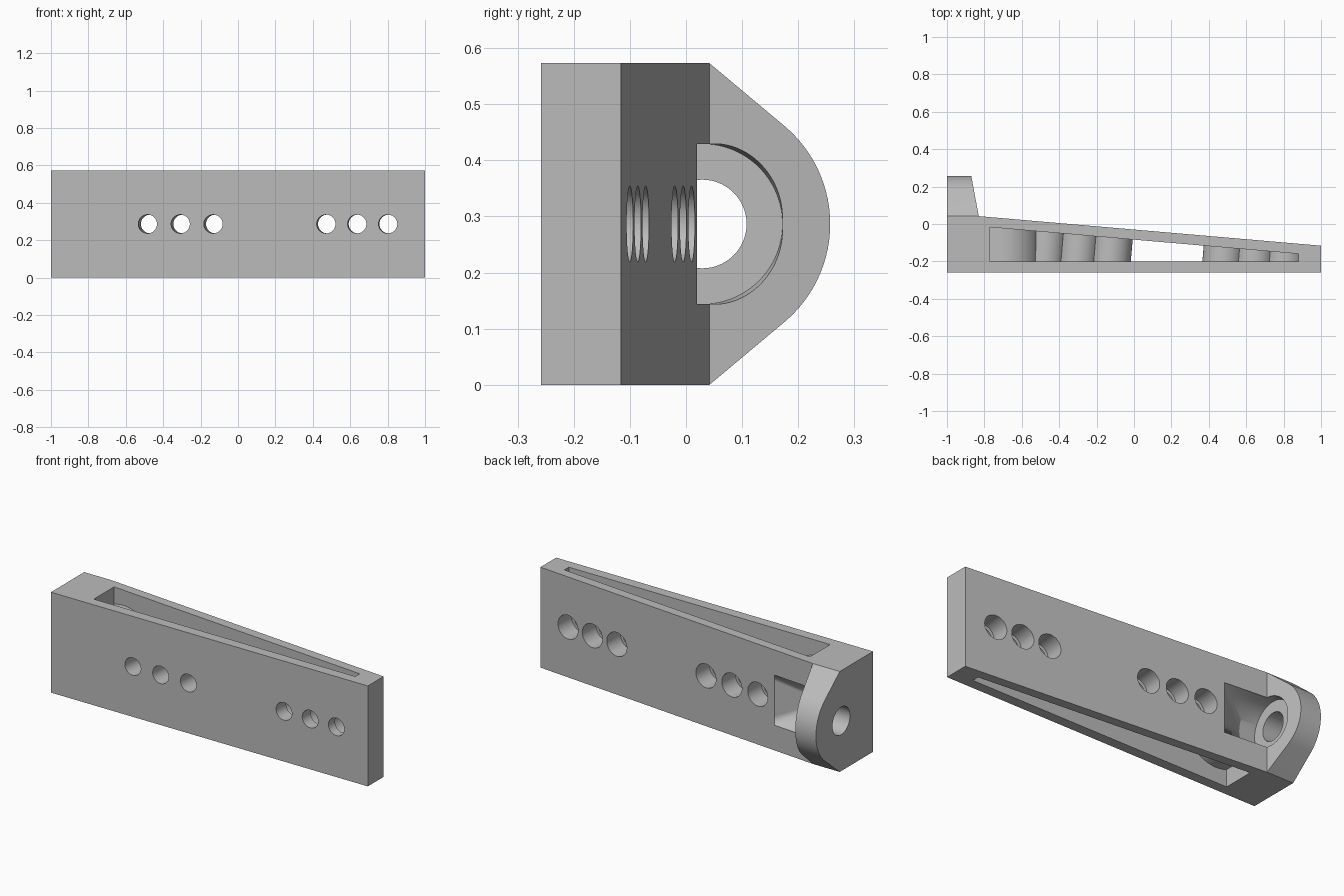
import bpy, bmesh, math
from mathutils import Vector

cube = bpy.data.objects.get("Cube")
if cube:
    bpy.data.objects.remove(cube, do_unlink=True)

H = 0.573                      # body height
MID = H / 2
SLOPE = 0.0863                 # taper of the back face
NORMAL = Vector((SLOPE, 1, 0)).normalized()

grey = bpy.data.materials.new("plain grey")
grey.use_nodes = True
grey.diffuse_color = (0.5, 0.5, 0.5, 1)
grey.node_tree.nodes["Principled BSDF"].inputs["Base Color"].default_value = (0.5, 0.5, 0.5, 1)


def back_y(x):
    return 0.042 - (x + 0.83) * SLOPE


def finish(name, bm):
    bmesh.ops.recalc_face_normals(bm, faces=bm.faces[:])
    mesh = bpy.data.meshes.new(name)
    bm.to_mesh(mesh)
    bm.free()
    mesh.materials.append(grey)
    obj = bpy.data.objects.new(name, mesh)
    bpy.context.collection.objects.link(obj)
    return obj


def prism(name, outline, z0, z1):
    bm = bmesh.new()
    face = bm.faces.new([bm.verts.new((x, y, z0)) for x, y in outline])
    ext = bmesh.ops.extrude_face_region(bm, geom=[face])
    moved = [v for v in ext["geom"] if isinstance(v, bmesh.types.BMVert)]
    bmesh.ops.translate(bm, verts=moved, vec=(0, 0, z1 - z0))
    return finish(name, bm)


def rod(name, start, end, radius, sides=64):
    start, end = Vector(start), Vector(end)
    bm = bmesh.new()
    bmesh.ops.create_cone(bm, cap_ends=True, segments=sides, radius1=radius,
                          radius2=radius, depth=(end - start).length)
    turn = (end - start).to_track_quat("Z", "Y").to_matrix().to_4x4()
    bmesh.ops.transform(bm, matrix=turn, verts=bm.verts[:])
    bmesh.ops.translate(bm, verts=bm.verts[:], vec=(start + end) / 2)
    return finish(name, bm)


def hull(name, points):
    bm = bmesh.new()
    for p in points:
        bm.verts.new(p)
    bmesh.ops.convex_hull(bm, input=bm.verts[:])
    bmesh.ops.dissolve_limit(bm, angle_limit=0.001, verts=bm.verts[:], edges=bm.edges[:])
    return finish(name, bm)


def ring(x, y, radius, sides=96):
    return [(x, y + radius * math.cos(a), MID + radius * math.sin(a))
            for a in (2 * math.pi * i / sides for i in range(sides))]


def combine(obj, tool, operation="DIFFERENCE"):
    mod = obj.modifiers.new("cut", "BOOLEAN")
    mod.operation, mod.solver, mod.object = operation, "EXACT", tool
    bpy.context.view_layer.objects.active = obj
    bpy.ops.object.modifier_apply(modifier=mod.name)
    bpy.data.objects.remove(tool, do_unlink=True)


# Tapered body with the end lug
body = prism("wedge_body", [(-1, -0.258), (1, -0.258), (1, back_y(1)),
                            (-0.83, 0.042), (-0.87, 0.257), (-1, 0.257)], 0, H)

# Rounded outline of the lug
AXIS_Y = 0.029
corners = [(x, -0.5, z) for x in (-2, 2) for z in (1.027, H - 1.027)]
combine(body, hull("lug_outline", ring(-2, AXIS_Y, 0.228) + ring(2, AXIS_Y, 0.228) + corners),
        "INTERSECT")

# Tapered slot, interrupted by bosses around the holes and the pocket
slot = prism("slot", [(-0.77, -0.2), (0.88, -0.2), (0.88, back_y(0.88) - 0.054),
                      (-0.77, back_y(-0.77) - 0.054)], -0.1, H + 0.1)
hole_xs = [-0.46, -0.286, -0.112, 0.487, 0.651, 0.815]
for x in hole_xs:
    top = Vector((x, back_y(x), MID))
    combine(slot, rod("boss", top + NORMAL * 0.2, top - NORMAL * 0.5, 0.11))
combine(slot, rod("pocket_boss", (-0.70, 0.3, MID), (-0.70, -0.5, MID), 0.2))
combine(body, slot)

# Stepped holes square to the sloping back
for x in hole_xs:
    top = Vector((x, back_y(x), MID))
    combine(body, rod("hole", top + NORMAL * 0.1, top - NORMAL * 0.5, 0.05))
    combine(body, rod("counterbore", top + NORMAL * 0.1, top - NORMAL * 0.11, 0.0675))

# Round pocket behind the lug, ramping up to the back face
END = -0.573
lip = [(END, back_y(END) + h, MID + s * 0.143) for h in (0, 0.15) for s in (-1, 1)]
combine(body, hull("pocket", ring(-0.88, AXIS_Y, 0.143) + ring(-0.78, AXIS_Y, 0.143) + lip))
combine(body, rod("lug_hole", (-1.1, AXIS_Y, MID), (-0.86, AXIS_Y, MID), 0.079))

# Smooth the bores, keep the edges sharp
bpy.ops.object.select_all(action="DESELECT")
body.select_set(True)
bpy.context.view_layer.objects.active = body
bpy.ops.object.shade_smooth_by_angle(angle=math.radians(20))
